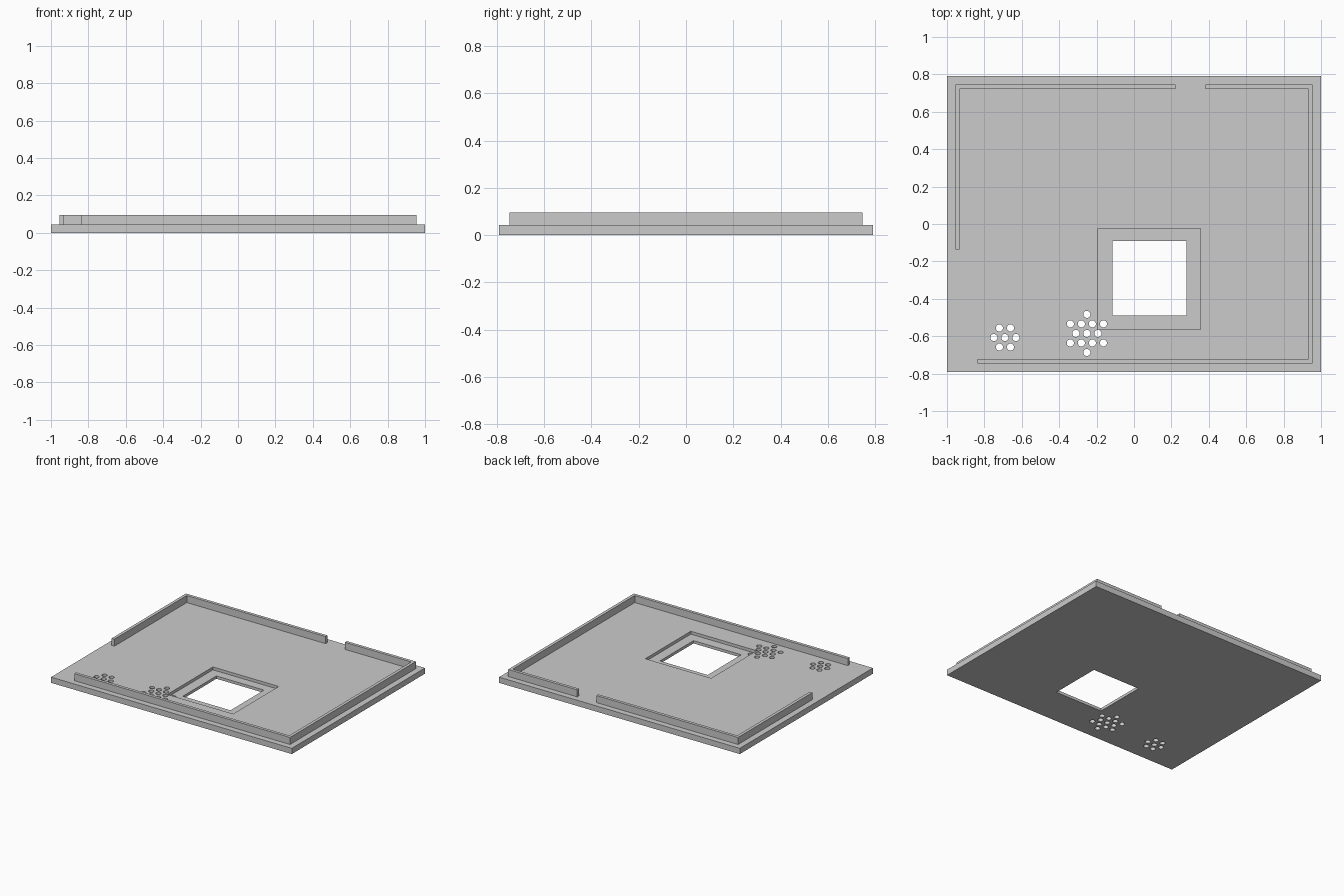
import bpy
import bmesh
from mathutils import Matrix

default = bpy.data.objects.get("Cube")
if default:
    bpy.data.objects.remove(default, do_unlink=True)

GREY = (0.6, 0.6, 0.6, 1)
grey = bpy.data.materials.new("grey plastic")
grey.use_nodes = True
grey.diffuse_color = GREY
grey.node_tree.nodes["Principled BSDF"].inputs["Base Color"].default_value = GREY

PLATE_TOP, RIM_TOP, LEDGE = 0.043, 0.096, 0.021


def add_object(name, bm):
    bmesh.ops.recalc_face_normals(bm, faces=bm.faces)
    mesh = bpy.data.meshes.new(name)
    bm.to_mesh(mesh)
    bm.free()
    obj = bpy.data.objects.new(name, mesh)
    mesh.materials.append(grey)
    bpy.context.collection.objects.link(obj)
    return obj


def prism(name, outline, z0, z1):
    """Extrude a flat outline straight up."""
    bm = bmesh.new()
    face = bm.faces.new([bm.verts.new((x, y, z0)) for x, y in outline])
    top = bmesh.ops.extrude_face_region(bm, geom=[face])["geom"]
    verts = [v for v in top if isinstance(v, bmesh.types.BMVert)]
    bmesh.ops.translate(bm, verts=verts, vec=(0, 0, z1 - z0))
    return add_object(name, bm)


def block(name, x0, x1, y0, y1, z0, z1):
    return prism(name, [(x0, y0), (x1, y0), (x1, y1), (x0, y1)], z0, z1)


def cut(target, cutter):
    """Subtract the cutter, keep the result and discard the cutter."""
    mod = target.modifiers.new("cut", "BOOLEAN")
    mod.operation = "DIFFERENCE"
    mod.solver = "EXACT"
    mod.object = cutter
    cutter.hide_render = True
    bpy.context.view_layer.update()
    graph = bpy.context.evaluated_depsgraph_get()
    mesh = bpy.data.meshes.new_from_object(target.evaluated_get(graph))
    target.modifiers.clear()
    target.data = mesh
    bpy.data.objects.remove(cutter, do_unlink=True)


def hole_cluster(name, cx, cy, rows, pitch=0.059, row_step=0.051):
    """Staggered rows of round pegs, one count per row."""
    bm = bmesh.new()
    for r, count in enumerate(rows):
        y = cy + (r - (len(rows) - 1) / 2) * row_step
        for i in range(count):
            x = cx + (i - (count - 1) / 2) * pitch
            bmesh.ops.create_cone(bm, cap_ends=True, segments=24, radius1=0.019,
                                  radius2=0.019, depth=0.4,
                                  matrix=Matrix.Translation((x, y, 0)))
    return add_object(name, bm)


# Base plate with a stepped window and two clusters of round holes
plate = block("base_plate", -1, 1, -0.79, 0.79, 0, PLATE_TOP)
cut(plate, block("recess_cutter", -0.192, 0.355, -0.564, -0.024, LEDGE, 0.2))
cut(plate, block("window_cutter", -0.116, 0.28, -0.489, -0.091, -0.1, 0.2))
cut(plate, hole_cluster("small_hole_cutter", -0.69, -0.607, [2, 3, 2]))
cut(plate, hole_cluster("large_hole_cutter", -0.252, -0.585, [1, 4, 3, 4, 1]))

# Raised rim: an L at the back right and a C around the left side
X, Y, T = 0.955, 0.746, 0.023
xi, yi = X - T, Y - T
prism("rim_back_right",
      [(-X, -0.135), (-xi, -0.135), (-xi, yi), (0.222, yi), (0.222, Y), (-X, Y)],
      PLATE_TOP, RIM_TOP)
prism("rim_left",
      [(0.382, Y), (0.382, yi), (xi, yi), (xi, -yi),
       (-0.838, -yi), (-0.838, -Y), (X, -Y), (X, Y)],
      PLATE_TOP, RIM_TOP)
